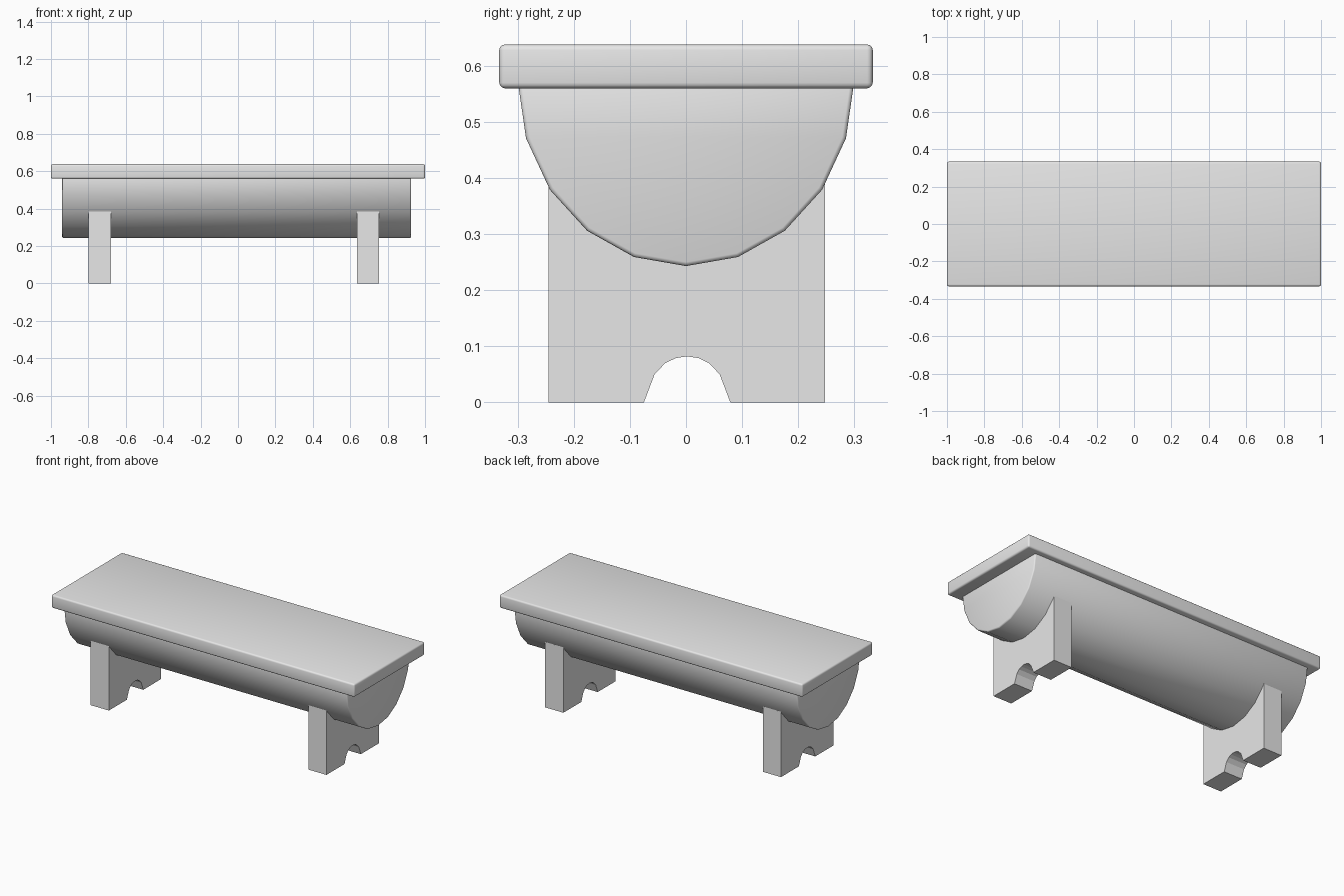
import bpy
import math

if "Cube" in bpy.data.objects:
    bpy.data.objects.remove(bpy.data.objects["Cube"], do_unlink=True)

grey = bpy.data.materials.new("plain grey")
grey.use_nodes = True
grey.diffuse_color = (0.8, 0.8, 0.8, 1)
grey.node_tree.nodes["Principled BSDF"].inputs["Base Color"].default_value = grey.diffuse_color


def extrude_x(name, profile, x0, x1):
    """Solid made by sweeping a (y, z) outline along x."""
    n = len(profile)
    verts = [(x, y, z) for x in (x0, x1) for y, z in profile]
    faces = [tuple(reversed(range(n))), tuple(range(n, 2 * n))]
    faces += [(i, (i + 1) % n, n + (i + 1) % n, n + i) for i in range(n)]
    mesh = bpy.data.meshes.new(name)
    mesh.from_pydata(verts, [], faces)
    mesh.materials.append(grey)
    obj = bpy.data.objects.new(name, mesh)
    bpy.context.collection.objects.link(obj)
    return obj


def soften(obj, width, segments, angle):
    """Round the sharp edges and smooth the shading."""
    bevel = obj.modifiers.new("rounded edges", "BEVEL")
    bevel.width = width
    bevel.segments = segments
    bevel.limit_method = "ANGLE"
    bevel.angle_limit = math.radians(40)
    bpy.ops.object.select_all(action="DESELECT")
    obj.select_set(True)
    bpy.context.view_layer.objects.active = obj
    bpy.ops.object.modifier_apply(modifier=bevel.name)
    bpy.ops.object.shade_smooth_by_angle(angle=math.radians(angle))


# Seat slab
hy, low, high = 0.333, 0.56, 0.638
seat = extrude_x("seat", [(-hy, low), (hy, low), (hy, high), (-hy, high)], -1, 1)
soften(seat, 0.01, 3, 60)

# Half-log under the seat
arc = [math.radians(a) for a in range(-90, 91, 18)]
half_log = extrude_x("half_log", [(0.3 * math.sin(a), 0.573 - 0.33 * math.cos(a)) for a in arc],
                     -0.94, 0.925)
soften(half_log, 0.007, 2, 60)

# Leg planks with an arched cut-out at the foot
arch = [(0.077, 0), (0.058, 0.05), (0.039, 0.07), (0.02, 0.079)]
mid = 0.002
outline = [(-0.245, 0)]
outline += [(mid - y, z) for y, z in arch]
outline += [(mid, 0.082)]
outline += [(mid + y, z) for y, z in reversed(arch)]
outline += [(0.248, 0), (0.248, 0.39), (-0.245, 0.39)]
for name, x in (("right_leg", -0.74), ("left_leg", 0.695)):
    extrude_x(name, outline, x - 0.06, x + 0.06)
